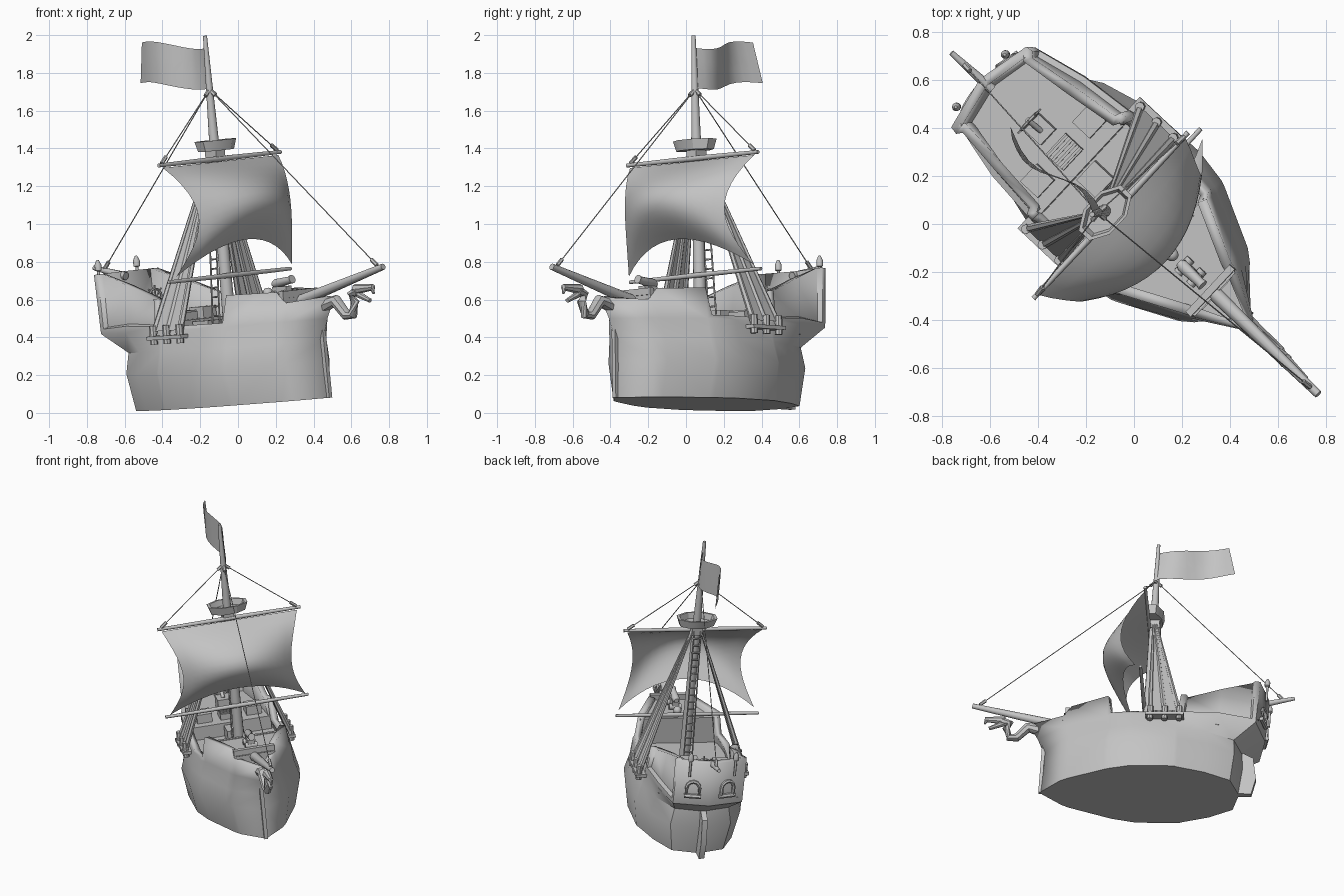
import bpy
import bmesh
from math import sin, cos, pi, radians
from mathutils import Matrix, Vector

cube = bpy.data.objects.get("Cube")
if cube:
    bpy.data.objects.remove(cube)

mat = bpy.data.materials.new("plain grey")
mat.use_nodes = True
grey = (0.55, 0.55, 0.55, 1)
mat.diffuse_color = grey
mat.node_tree.nodes["Principled BSDF"].inputs["Base Color"].default_value = grey

# Ship frame: x forward, y to port, z up; the ship is turned and heels a little
fwd = Vector((1.035, -0.97, 0.065)).normalized()
up = Vector((-0.085, -0.025, 1))
up = (up - fwd * up.dot(fwd)).normalized()
port = up.cross(fwd)
SHIP = Matrix((fwd, port, up)).transposed().to_4x4()
SHIP.translation = (-0.03, 0.108, 0.048)


def smooth(ob):
    ob.data.shade_smooth()
    ob.data.set_sharp_from_angle(angle=radians(42))


def add(name, verts, faces):
    me = bpy.data.meshes.new(name)
    me.from_pydata([tuple(v) for v in verts], [], faces)
    me.materials.append(mat)
    ob = bpy.data.objects.new(name, me)
    bpy.context.collection.objects.link(ob)
    ob.matrix_world = SHIP
    smooth(ob)
    return ob


def tube(name, pts, radii, n=10):
    """Closed round bar along a path, one radius per point."""
    pts = [Vector(p) for p in pts]
    verts, faces, last = [], [], len(pts) - 1
    for i, p in enumerate(pts):
        q = (pts[min(i + 1, last)] - pts[max(i - 1, 0)]).to_track_quat('Z', 'Y')
        for k in range(n):
            a = 2 * pi * k / n
            verts.append(p + q @ Vector((cos(a), sin(a), 0)) * radii[i])
    for i in range(last):
        for k in range(n):
            m = (k + 1) % n
            faces.append((i * n + k, i * n + m, i * n + n + m, i * n + n + k))
    faces += [tuple(reversed(range(n))), tuple(range(last * n, last * n + n))]
    return add(name, verts, faces)


def bar(name, a, b, r0, r1=None, n=10):
    return tube(name, (a, b), (r0, r0 if r1 is None else r1), n)


def prism(name, profile, y, half):
    """Side profile of (x, z) points given a width across the ship."""
    n = len(profile)
    verts = [(x, y + s * half, z) for s in (-1, 1) for x, z in profile]
    faces = [tuple(range(n)), tuple(reversed(range(n, 2 * n)))]
    faces += [(k, k + n, (k + 1) % n + n, (k + 1) % n) for k in range(n)]
    return add(name, verts, faces)


def box(name, x, y, z, dx, dy, dz):
    return prism(name, [(x - dx, z), (x + dx, z), (x + dx, z + dz), (x - dx, z + dz)], y, dy)


def sheet(name, nu, nv, fn):
    verts = [fn(i / nu, j / nv) for i in range(nu + 1) for j in range(nv + 1)]
    w = nv + 1
    faces = [(i * w + j, i * w + w + j, i * w + w + j + 1, i * w + j + 1)
             for i in range(nu) for j in range(nv)]
    return add(name, verts, faces)


# Hull stations, stern to bow: x, half widths at five levels, rail height, rake
STATIONS = [
    (-.59, (0, 0, 0, 0, 0), .735, 1),
    (-.54, (.17, .20, .18, .23, .23), .735, 1),
    (-.38, (.26, .30, .27, .285, .265), .67, .5),
    (-.20, (.32, .35, .32, .31, .29), .59, 0),
    (-.18, (.33, .36, .325, .305, .295), .44, 0),
    (.10, (.33, .365, .34, .315, .31), .44, 0),
    (.25, (.29, .34, .31, .30, .29), .44, 0),
    (.275, (.28, .33, .30, .28, .27), .585, 0),
    (.52, (.17, .21, .195, .17, .15), .58, 0),
    (.57, (.14, .17, .16, .145, .13), .52, 0),
    (.71, (0, 0, 0, 0, 0), .53, 1)]
LEVELS = (0, .2, .31, .42)
AFT = (0, -.02, -.01, -.15, -.165)
FORE = (0, -.01, -.015, .03, .095)


def hull_point(i, j):
    x, widths, top, rake = STATIONS[i]
    z = LEVELS[j] if j < 4 else top
    return x + rake * (AFT if x < 0 else FORE)[j], -widths[j], z


count = len(STATIONS)
verts = [hull_point(i, j) for i in range(count) for j in range(5)]
faces = [(i * 5 + j, i * 5 + j + 5, i * 5 + j + 6, i * 5 + j + 1)
         for i in range(count - 1) for j in range(4)]
faces.append(tuple(i * 5 for i in reversed(range(count))))
hull = add("hull", verts, faces)
# Recessed panel on the side of the raised stern
bm = bmesh.new()
bm.from_mesh(hull.data)
bm.faces.ensure_lookup_table()
panel = [bm.faces[7], bm.faces[11]]
bmesh.ops.inset_region(bm, faces=panel, thickness=.035, depth=0)
bmesh.ops.inset_region(bm, faces=panel, thickness=.012, depth=-.025)
bm.to_mesh(hull.data)
bm.free()
smooth(hull)
mirror = hull.modifiers.new("other side", 'MIRROR')
mirror.use_axis = (False, True, False)
wall = hull.modifiers.new("wall", 'SOLIDIFY')
wall.thickness = .042


# Decks and bulkheads inside the hull
def deck(name, first, last, level, z, fit=.95):
    side = [hull_point(i, level) for i in range(first, last + 1)]
    ring = [(x, y * fit, z) for x, y, _ in side] + [(x, -y * fit, z) for x, y, _ in reversed(side)]
    add(name, ring, [tuple(range(len(ring)))])


deck("main_deck", 2, 7, 3, .37)
deck("stern_deck", 1, 3, 4, .46, .86)
deck("fore_deck", 7, 9, 4, .545)
deck("beak_deck", 9, 10, 3, .48)
box("stern_bulkhead", -.205, 0, .36, .008, .26, .10)
box("fore_bulkhead", .27, 0, .36, .01, .26, .19)
box("beak_bulkhead", .545, 0, .46, .015, .135, .122)

# Stem and rudder
prism("stem", [(.68, 0), (.715, 0), (.708, .4), (.67, .4)], 0, .012)
prism("rudder", [(-.56, 0), (-.67, .0), (-.695, .12), (-.67, .28), (-.58, .33)], 0, .018)

# Mast, lookout and yards
MX = .03
tube("mast", [(MX, 0, .37), (MX, 0, 1.38), (MX, 0, 1.955)], (.036, .027, .011), 12)
box("mast_block", MX, 0, 1.29, .04, .035, .06)
NEST = [(0, 1.345), (.12, 1.345), (.14, 1.40), (.12, 1.40), (.105, 1.36), (0, 1.36)]


def nest_point(u, v):
    r, z = NEST[round(v * 5)]
    a = 2 * pi * u + pi / 8
    return MX + .01 + .58 * r * cos(a), r * sin(a), z


sheet("lookout_nest", 8, 5, nest_point)
for label, z, r in (("upper", 1.30, .015), ("lower", .68, .014)):
    tube(label + "_yard", [(.06, y, z) for y in (-.475, 0, .475)], (r * .7, r, r * .7))


# Billowing sail and waving flag
def sail_point(s, t):
    a = 2 * s - 1
    mid = 1 - a * a
    swell = sin(pi * t ** .9)
    return (.065 + swell * (.13 + .085 * mid) + t * (.03 + .11 * mid),
            a * (.45 - .09 * sin(pi * t)), 1.285 - .58 * t + .16 * t * mid)


def flag_point(s, t):
    wave = .035 * sin(2 * pi * s + .5 * t)
    return MX - s * (.46 + .05 * t), wave, 1.89 - .215 * t + .05 * s + .015 * sin(2 * pi * s - pi)


sheet("sail", 14, 12, sail_point)
sheet("flag", 10, 3, flag_point)

# Bowsprit, stern spar and rigging
bar("bowsprit", (.47, 0, .50), (1.175, 0, .675), .034, .017)
bar("stern_spar", (-.915, 0, .765), (-.69, 0, .71), .012, .022)


def rope(name, a, b):
    a, b = Vector(a), Vector(b)
    d = (b - a).normalized()
    bar(name, a, b, .003, n=5)
    bar(name + "_upper_toggle", a, a + d * .05, .011, n=6)
    bar(name + "_lower_toggle", b - d * .05, b, .011, n=6)


head = (MX, 0, 1.67)
rope("forestay", head, (1.13, 0, .685))
rope("backstay", head, (-.84, 0, .755))
for side, s in (("left", 1), ("right", -1)):
    rope(side + "_yard_lift", head, (.06, s * .45, 1.31))
    # Shrouds with a filled web, standing on a side board with deadeyes
    box(side + "_channel", -.105, s * .335, .375, .125, .04, .02)
    web = [(-.01, s * .35, .42), (-.20, s * .35, .42), (0, s * .03, 1.31), (MX, s * .03, 1.31)]
    add(side + "_shroud_web", web, [(0, 1, 2, 3)])
    for k in range(3):
        x = -.01 - .095 * k
        bar(f"{side}_shroud_{k}", (x, s * .35, .40), (MX - .01 * k, s * .03, 1.31), .018, .007, 6)
        bar(f"{side}_deadeye_{k}", (x, s * .35, .35), (x, s * .35, .45), .02, n=8)
    # Lantern posts and arched windows across the stern
    tube(side + "_lantern", [(-.745, s * .15, z) for z in (.64, .75, .755, .785, .81)],
         (.008, .008, .018, .018, .006))
    tangent = Vector((.05, s * .23, 0)).normalized()
    middle = Vector((-.732, s * .115, .55))
    arch = [middle + tangent * .042 * cos(pi * k / 6) + Vector((0, 0, .045 * sin(pi * k / 6)))
            for k in range(7)]
    drop = Vector((0, 0, .06))
    tube(side + "_window_frame", [arch[0] - drop] + arch + [arch[-1] - drop], [.012] * 9, 6)
    bar(side + "_window_sill", middle - drop - tangent * .055, middle - drop + tangent * .055, .015, n=6)

# Ladder up the back of the mast
for s in (-1, 1):
    bar("ladder_rail_" + ("left" if s > 0 else "right"), (-.07, s * .028, .37), (-.01, s * .022, 1.32), .005, n=5)
for k in range(18):
    t = (k + 1) / 19
    x, z = -.07 + .06 * t, .37 + .95 * t
    bar(f"ladder_rung_{k}", (x, -.028, z), (x, .028, z), .005, n=5)

# Serpent figurehead with open jaws
tube("figurehead_neck", [(.73, 0, .49), (.81, 0, .51), (.88, 0, .43), (.925, 0, .43), (.95, 0, .50),
                         (.925, 0, .54), (.98, 0, .555)],
     (.038, .034, .028, .026, .024, .024, .03), 8)
bar("upper_jaw", (.96, 0, .565), (1.09, 0, .57), .028, .016, 8)
bar("lower_jaw", (.96, 0, .545), (1.06, 0, .50), .02, .012, 8)
bar("jaw_tip", (1.08, 0, .57), (1.09, 0, .535), .014, .006, 8)

# Cargo and hatches
box("wheel_stand", -.44, 0, .46, .05, .045, .08)
box("grating", -.30, 0, .46, .05, .06, .04)
for k in range(4):
    box(f"grating_slat_{k}", -.336 + .024 * k, 0, .50, .006, .06, .008)
box("side_crate", -.31, .165, .46, .05, .05, .06)
box("left_crate", -.30, -.165, .46, .05, .05, .06)
box("hatch", -.13, 0, .37, .055, .055, .08)

# Steering wheel
rim = [(-.49, .05 * cos(k * pi / 6), .585 + .05 * sin(k * pi / 6)) for k in range(13)]
tube("wheel_rim", rim, [.007] * 13, 6)
for k in range(4):
    c, s = .07 * cos(k * pi / 4), .07 * sin(k * pi / 4)
    bar(f"wheel_spoke_{k}", (-.49, -c, .585 - s), (-.49, c, .585 + s), .005, n=5)
bar("wheel_axle", (-.5, 0, .585), (-.43, 0, .535), .012)

# Fore deck gun and shot
tube("gun_barrel", [(.37, 0, .62), (.39, 0, .62), (.49, 0, .635), (.51, 0, .64)], (.015, .026, .02, .024))
box("gun_carriage", .43, 0, .56, .05, .022, .045)
for label, x in (("rear", .395), ("front", .465)):
    bar(f"gun_{label}_wheels", (x, -.04, .565), (x, .04, .565), .02)
shot = [(.325 - .028 * cos(k * pi / 6), 0, .575) for k in range(7)]
tube("shot", shot, [max(.028 * sin(k * pi / 6), .001) for k in range(7)], 10)
